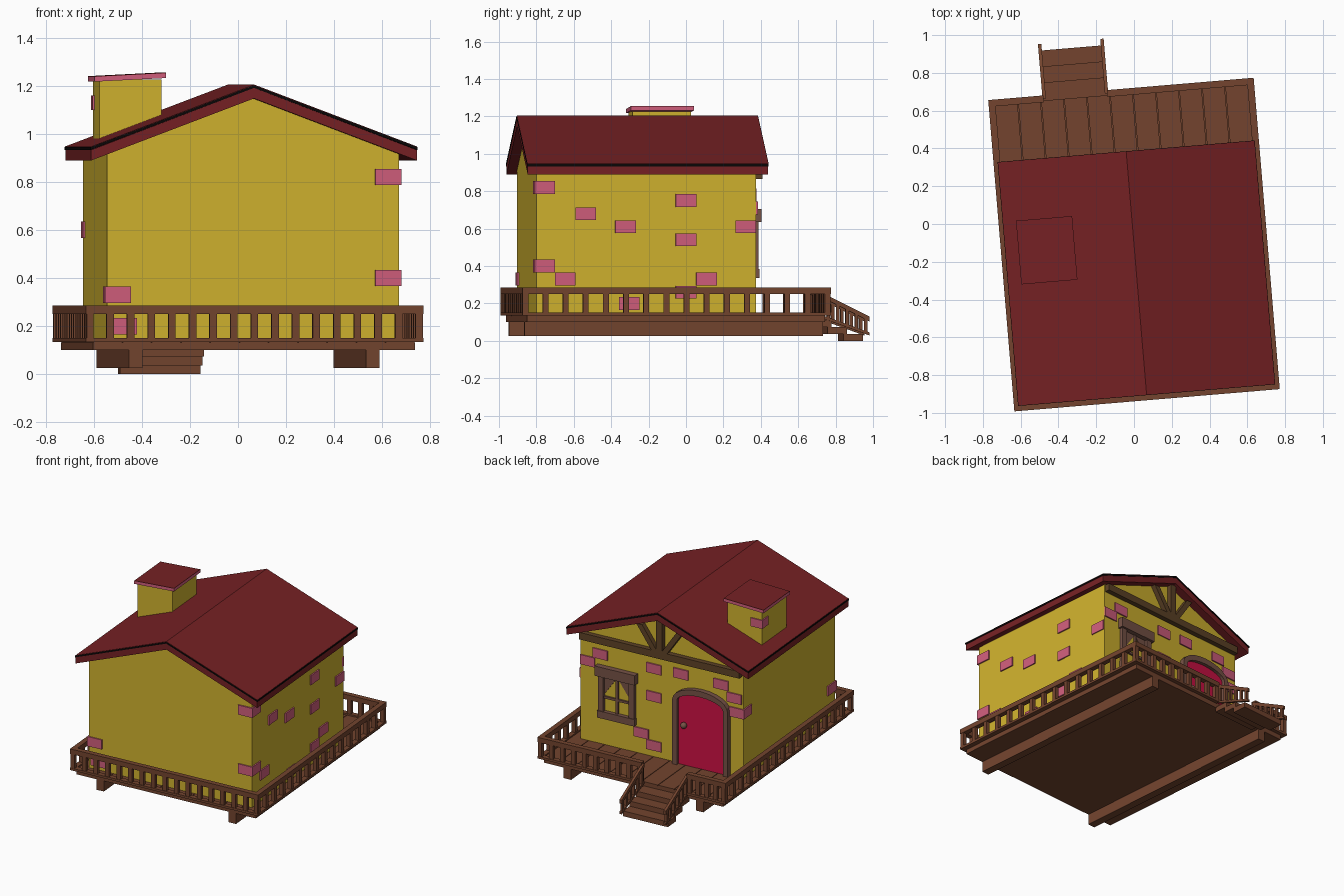
import bpy, bmesh, math
from mathutils import Matrix, Vector

if "Cube" in bpy.data.objects:
    bpy.data.objects.remove(bpy.data.objects["Cube"])

# The whole house stands slightly turned on the ground
PLACE = Matrix.Translation((0, -0.109, 0)) @ Matrix.Rotation(math.radians(4.8), 4, 'Z')


def material(name, r, g, b):
    col = [((c / 255 + 0.055) / 1.055) ** 2.4 if c > 10 else c / 3295 for c in (r, g, b)] + [1]
    m = bpy.data.materials.new(name)
    m.use_nodes = True
    m.diffuse_color = col
    m.node_tree.nodes["Principled BSDF"].inputs["Base Color"].default_value = col
    return m


YELLOW = material("yellow plaster", 208, 178, 46)
PINK = material("pink brick", 208, 94, 124)
ROOF = material("dark red roof", 118, 33, 36)
WOOD = material("deck wood", 115, 68, 46)
FRAME = material("frame wood", 118, 82, 70)
TIMBER = material("gable timber", 94, 66, 38)
DOOR = material("crimson door", 205, 16, 68)
BLACK = material("black trim", 10, 6, 6)


def finish(name, bm, mat):
    bmesh.ops.recalc_face_normals(bm, faces=bm.faces)
    me = bpy.data.meshes.new(name)
    bm.to_mesh(me)
    bm.free()
    me.materials.append(mat)
    ob = bpy.data.objects.new(name, me)
    ob.matrix_world = PLACE
    bpy.context.collection.objects.link(ob)
    return ob


def boxes(name, mat, items):
    """Each item is (x0, x1, y0, y1, z0, z1)."""
    bm = bmesh.new()
    for x0, x1, y0, y1, z0, z1 in items:
        mid = Vector((x0 + x1, y0 + y1, z0 + z1)) / 2
        size = Matrix.Diagonal((x1 - x0, y1 - y0, z1 - z0, 1))
        bmesh.ops.create_cube(bm, size=1, matrix=Matrix.Translation(mid) @ size)
    return finish(name, bm, mat)


def prisms(name, mat, profiles, a, b, axis='Y'):
    """Extrude upright profiles from a to b along the axis."""
    bm = bmesh.new()
    for pts in profiles:
        vs = [bm.verts.new((p, a, z) if axis == 'Y' else (a, p, z)) for p, z in pts]
        face = bm.faces.new(vs)
        new = bmesh.ops.extrude_face_region(bm, geom=[face])["geom"]
        step = Vector((0, b - a, 0) if axis == 'Y' else (b - a, 0, 0))
        bmesh.ops.translate(bm, vec=step, verts=[v for v in new if isinstance(v, bmesh.types.BMVert)])
    return finish(name, bm, mat)


# Walls with gables
W, BACK, FRONT, DECK = 0.61, -0.745, 0.435, 0.14
prisms("house_walls", YELLOW,
       [[(-W, DECK), (W, DECK), (W, 0.925), (0, 1.155), (-W, 0.925)]], BACK, FRONT)


# Roof in layers: fascia, black trim line, covering
def roof_layer(name, mat, low, high, grow):
    h = 0.68 + grow
    pts = [(-h, 0.947 + low), (0, 1.205 + low), (h, 0.947 + low),
           (h, 0.947 + high), (0, 1.205 + high), (-h, 0.947 + high)]
    prisms(name, mat, [pts], -0.797 - grow, 0.493 + grow)


roof_layer("roof_fascia", ROOF, -0.058, -0.014, 0)
roof_layer("roof_trim", BLACK, -0.014, -0.003, 0.003)
roof_layer("roof_covering", ROOF, -0.003, 0, 0.001)

# Chimney with a tilted cap
boxes("chimney", YELLOW, [(-0.592, -0.333, -0.15, 0.165, 0.95, 1.225)])


def cap(name, mat, low, high):
    l, r = -0.612, -0.314
    prisms(name, mat, [[(l, 1.217 + low), (r, 1.232 + low), (r, 1.232 + high), (l, 1.217 + high)]],
           -0.16, 0.178)


cap("chimney_cap", PINK, 0, 0.02)
cap("chimney_cap_top", ROOF, 0.02, 0.023)

# Bricks set into the walls
OUT, BW, BH = 0.009, 0.055, 0.034
bricks = []
for y, z in [(-0.48, 0.68), (-0.267, 0.61), (0.058, 0.75), (0.378, 0.61), (0.058, 0.54),
             (-0.59, 0.33), (0.168, 0.33), (0.058, 0.26), (-0.247, 0.2)]:
    bricks.append((W - 0.02, W + OUT, y - BW, y + BW, z - BH, z + BH))
for x, z in [(0.555, 0.71), (0.46, 0.78), (0.057, 0.77), (-0.145, 0.78), (0.057, 0.57),
             (0.153, 0.29), (0.057, 0.22), (-0.445, 0.775), (-0.545, 0.7)]:
    bricks.append((x - BW, x + BW, FRONT - 0.02, FRONT + OUT, z - BH, z + BH))
bricks.append((-0.595, -0.485, BACK - OUT, BACK + 0.02, 0.165, 0.233))
# corner bricks wrap two walls
for sx, y, sy, z in [(1, BACK, -1, 0.82), (1, BACK, -1, 0.4), (-1, BACK, -1, 0.33), (-1, FRONT, 1, 0.6)]:
    xs = sorted((sx * (W + OUT), sx * (W - 0.1)))
    ys = sorted((y + sy * OUT, y - sy * 0.1))
    bricks.append((*xs, *ys, z - BH, z + BH))
bricks.append((-0.6, -0.51, 0.09, 0.173, 1.1, 1.16))
boxes("bricks", PINK, bricks)


# Arched door, frame and knob
def arch(half, top, spring=0.6, cx=-0.305, n=12):
    arc = [(cx + half * math.cos(math.pi * i / n), spring + (top - spring) * math.sin(math.pi * i / n))
           for i in range(n + 1)]
    return [(cx + half, DECK)] + arc + [(cx - half, DECK)]


prisms("door", DOOR, [arch(0.175, 0.665)], FRONT - 0.01, FRONT + 0.012)
prisms("door_frame", FRAME, [arch(0.208, 0.705) + arch(0.173, 0.663)[::-1]], FRONT - 0.01, FRONT + 0.035)
bm = bmesh.new()
bmesh.ops.create_uvsphere(bm, u_segments=12, v_segments=8, radius=0.022,
                          matrix=Matrix.Translation((-0.18, FRONT + 0.03, 0.43)))
for f in bm.faces:
    f.smooth = True
finish("door_knob", bm, FRAME)

# Window: posts, sill, lintel, bars and corner braces
L, R, F0, F1 = 0.195, 0.465, FRONT - 0.01, FRONT + 0.025
MID = (L + R) / 2
boxes("window_frame", FRAME, [
    (L, L + 0.04, F0, F1, 0.34, 0.66), (R - 0.04, R, F0, F1, 0.34, 0.66),
    (L - 0.005, R + 0.005, F0, F1 + 0.004, 0.335, 0.385),
    (L - 0.015, R + 0.015, F0, F1 + 0.015, 0.635, 0.705),
    (MID - 0.008, MID + 0.008, F0, F1 - 0.012, 0.38, 0.64),
    (L, R, F0, F1 - 0.012, 0.475, 0.491)])
prisms("window_braces", FRAME,
       [[(e, 0.64), (MID, 0.64), (e, 0.5)] for e in (L + 0.035, R - 0.035)], F0, FRONT + 0.006)

# Gable truss: tie beam and a fan of struts
struts = [[(-0.6, 0.865), (0.6, 0.865), (0.6, 0.915), (-0.6, 0.915)]]
for base, top, z in [(0, 0, 1.145), (0.03, 0.15, 1.08), (-0.03, -0.15, 1.08)]:
    struts.append([(base - 0.022, 0.905), (base + 0.022, 0.905), (top + 0.022, z), (top - 0.022, z)])
prisms("gable_truss", TIMBER, struts, FRONT - 0.01, FRONT + 0.035)

# Deck: slab, planks and two bearers
SX, SY = 0.672, 0.8
boxes("deck_slab", WOOD, [(-SX, SX, -SY, SY, 0.1, 0.132)])
N = 11
PW = 2 * SX / N
boxes("deck_planks", WOOD, [(-SX + i * PW + 0.002, -SX + (i + 1) * PW - 0.002, -SY, SY, 0.13, DECK)
                            for i in range(N)])
boxes("deck_bearers", WOOD, [(x - 0.028, x + 0.028, -SY, SY, 0.025, 0.1) for x in (-0.495, 0.495)])

# Railing around the deck, open at the stairs
RX, RY, T = 0.705, 0.827, 0.036
S0, S1 = -0.412, -0.075
rail = []


def rail_run(a, b, c0, c1, along, count):
    def add(p, q, lo, hi, inset=0):
        c = (c0 + inset, c1 - inset)
        rail.append((p, q, *c, lo, hi) if along == 'X' else (*c, p, q, lo, hi))
    add(a, b, 0.25, 0.285)
    add(a, b, 0.134, 0.15)
    for i in range(count):
        p = a + 0.016 + (b - a - 0.032) * i / (count - 1)
        add(p - 0.015, p + 0.015, 0.14, 0.26, 0.004)


rail_run(-RX, RX, -RY, -RY + T, 'X', 17)
rail_run(-RX, S0, RY - T, RY, 'X', 5)
rail_run(S1, RX, RY - T, RY, 'X', 10)
rail_run(-RY, RY, -RX, -RX + T, 'Y', 16)
rail_run(-RY, RY, RX - T, RX, 'Y', 16)
boxes("deck_railing", WOOD, rail)

# Stairs
boxes("stair_steps", WOOD, [(S0, S1, 0.79 + 0.085 * i, 0.895 + 0.085 * i, 0.073 - 0.0365 * i, 0.11 - 0.0365 * i)
                            for i in range(3)])


# Sloping stair rails with balusters
def slope(z0, z1, thick):
    return [(0.81, z0), (1.1, z1), (1.1, z1 - thick), (0.81, z0 - thick)]


bars = [slope(0.275, 0.13, 0.026), slope(0.15, 0.045, 0.016)]
for i in range(6):
    y = 0.83 + 0.05 * i
    t = (y - 0.81) / 0.29
    lo, hi = 0.14 - 0.105 * t, 0.26 - 0.145 * t
    bars.append([(y - 0.009, lo), (y + 0.009, lo), (y + 0.009, hi), (y - 0.009, hi)])
for side, x in (("right", S0 - 0.006), ("left", S1 - 0.012)):
    prisms("stair_rail_" + side, WOOD, bars, x, x + 0.018, 'X')
